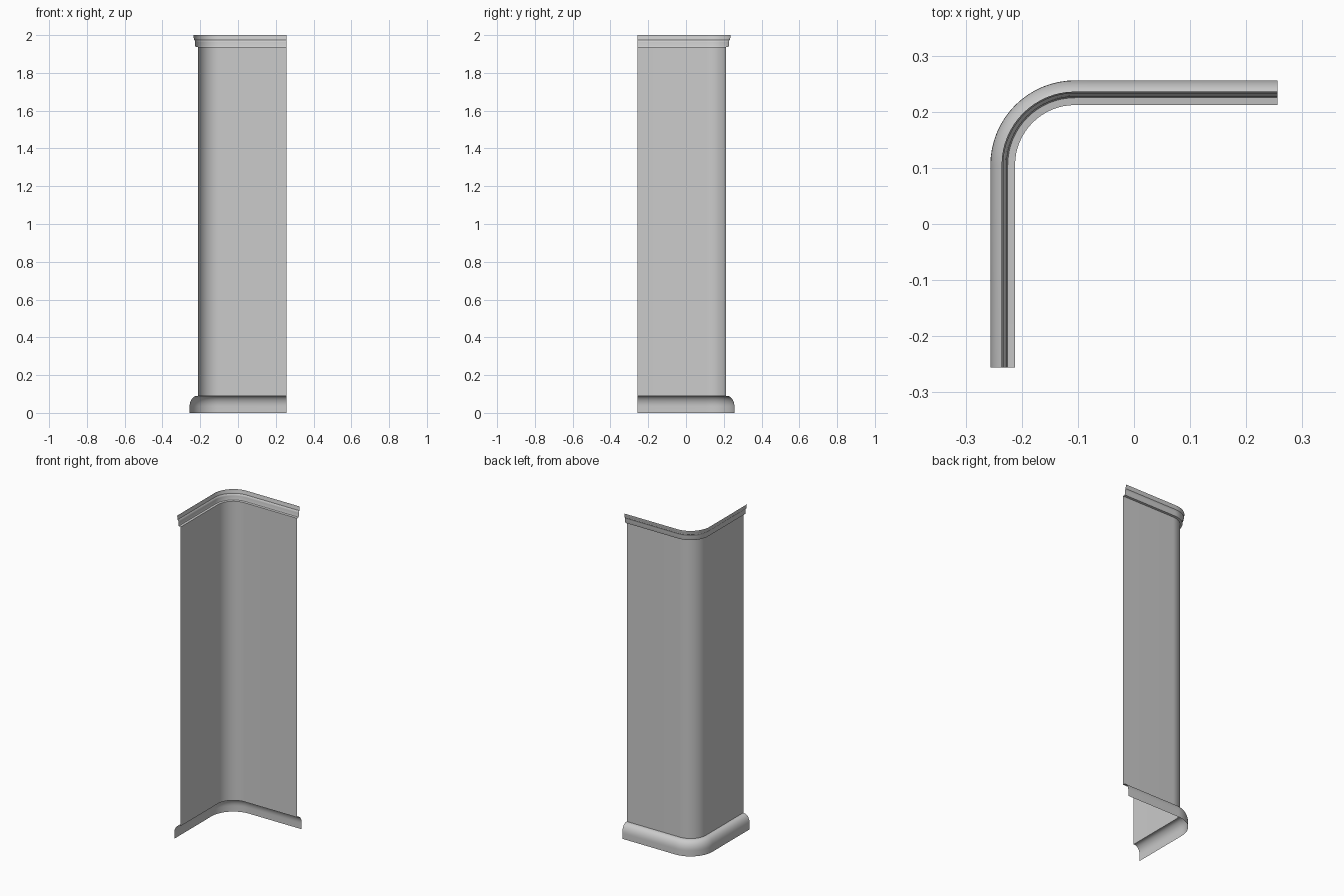
import bpy, math

if "Cube" in bpy.data.objects:
    bpy.data.objects.remove(bpy.data.objects["Cube"])

HALF = 0.256      # end of each wing
CENTRE = 0.105    # corner arc centre is (-CENTRE, CENTRE)
SEGMENTS = 16


def ring(offset, z):
    """L-shaped path with a rounded corner, 'offset' out from the origin."""
    r = offset - CENTRE
    pts = [(-offset, -HALF, z)]
    for i in range(SEGMENTS + 1):
        a = math.pi - math.pi / 2 * i / SEGMENTS
        pts.append((-CENTRE + r * math.cos(a), CENTRE + r * math.sin(a), z))
    pts.append((HALF, offset, z))
    return pts


def sweep(name, profile):
    """Sweep an (offset, z) profile, listed bottom to top, along the L path."""
    verts = [p for o, z in profile for p in ring(o, z)]
    n = SEGMENTS + 3
    faces = [(r * n + i + 1, r * n + i, (r + 1) * n + i, (r + 1) * n + i + 1)
             for r in range(len(profile) - 1) for i in range(n - 1)]
    mesh = bpy.data.meshes.new(name)
    mesh.from_pydata(verts, [], faces)
    obj = bpy.data.objects.new(name, mesh)
    bpy.context.collection.objects.link(obj)
    bpy.ops.object.select_all(action='DESELECT')
    bpy.context.view_layer.objects.active = obj
    obj.select_set(True)
    bpy.ops.object.shade_smooth_by_angle(angle=math.radians(35))
    return obj


# Base moulding: short upright face, then a rounded shoulder up to the wall
shoulder = [(0.218 + 0.038 * math.cos(math.radians(a)),
             0.035 + 0.055 * math.sin(math.radians(a)))
            for a in range(0, 91, 10)]
sweep("base_moulding", [(0.256, 0.0)] + shoulder + [(0.212, 0.09)])

# Plain wall sheet
sweep("wall_panel", [(0.212, 0.09), (0.212, 1.936)])

# Top moulding: two stepped bands, open on the inside
sweep("top_moulding", [
    (0.212, 1.936), (0.225, 1.938), (0.227, 1.943), (0.227, 1.962),
    (0.229, 1.971), (0.233, 1.975), (0.233, 1.981), (0.235, 1.986),
    (0.236, 2.0)])
